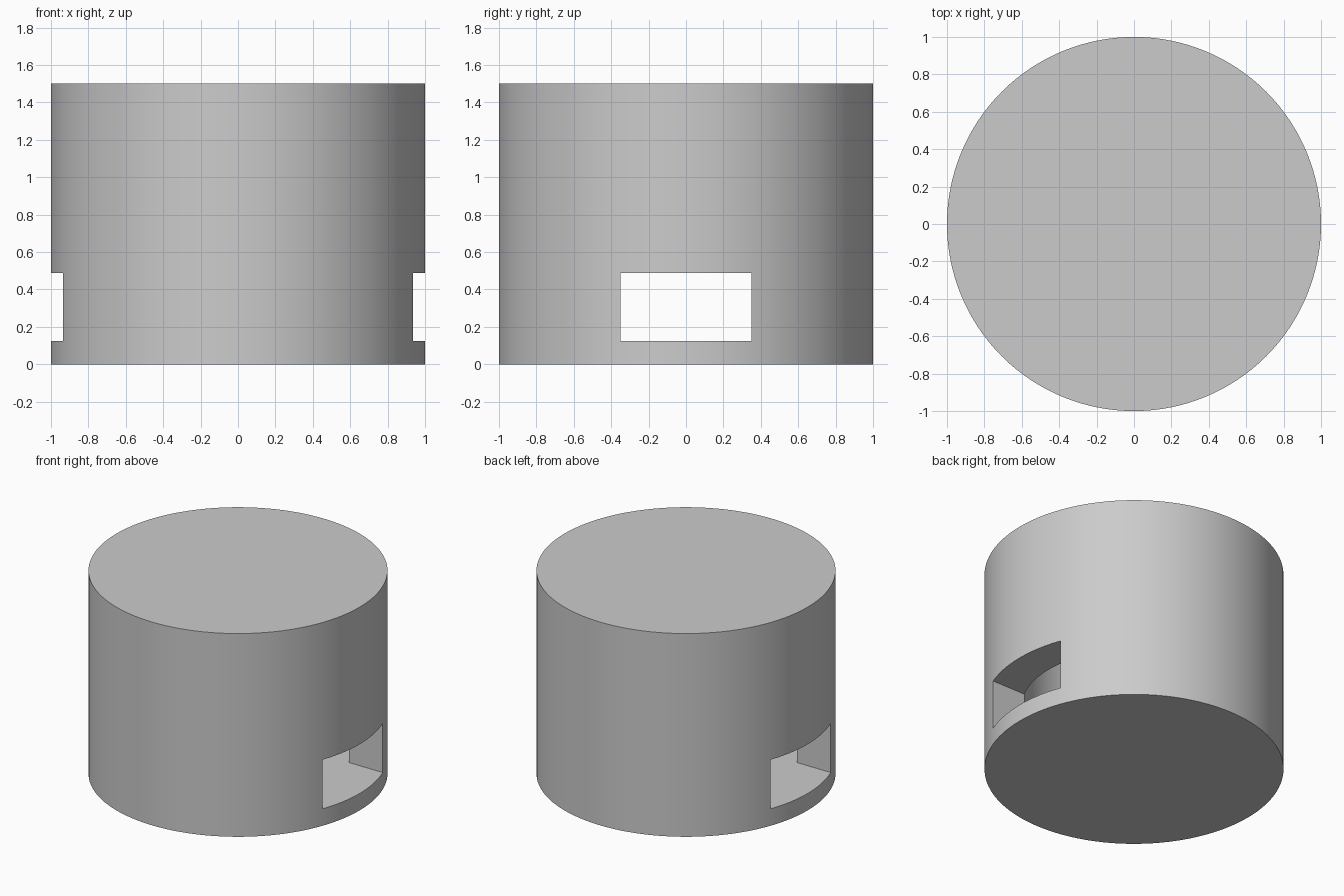
import bpy
import math

if "Cube" in bpy.data.objects:
    bpy.data.objects.remove(bpy.data.objects["Cube"])

RADIUS, HEIGHT = 1.0, 1.5
WALL, FLOOR = 0.25, 0.125
SLOT_WIDTH, SLOT_TOP = 0.70, 0.4875


def cylinder(name, radius, z0, z1):
    bpy.ops.mesh.primitive_cylinder_add(
        vertices=128, radius=radius, depth=z1 - z0, location=(0, 0, (z0 + z1) / 2))
    bpy.context.object.name = name
    return bpy.context.object


def box(name, sx, sy, z0, z1):
    bpy.ops.mesh.primitive_cube_add(size=1, location=(0, 0, (z0 + z1) / 2))
    obj = bpy.context.object
    obj.name = name
    obj.scale = (sx, sy, z1 - z0)
    bpy.ops.object.transform_apply(location=False, rotation=False, scale=True)
    return obj


# Drum body, closed top and bottom
body = cylinder("drum_body", RADIUS, 0, HEIGHT)

# Inner chamber, and a slot passing through both side walls level with its floor
cutters = [
    cylinder("chamber_cutter", RADIUS - WALL, FLOOR, HEIGHT - FLOOR),
    box("slot_cutter", 2.4, SLOT_WIDTH, FLOOR, SLOT_TOP),
]

bpy.ops.object.select_all(action='DESELECT')
body.select_set(True)
bpy.context.view_layer.objects.active = body
for cutter in cutters:
    cutter.hide_render = True
    mod = body.modifiers.new(cutter.name, 'BOOLEAN')
    mod.operation = 'DIFFERENCE'
    mod.solver = 'EXACT'
    mod.object = cutter
    bpy.ops.object.modifier_apply(modifier=mod.name)

for cutter in cutters:
    bpy.data.objects.remove(cutter, do_unlink=True)

# Smooth round walls, crisp edges
bpy.ops.object.shade_smooth_by_angle(angle=math.radians(30))
